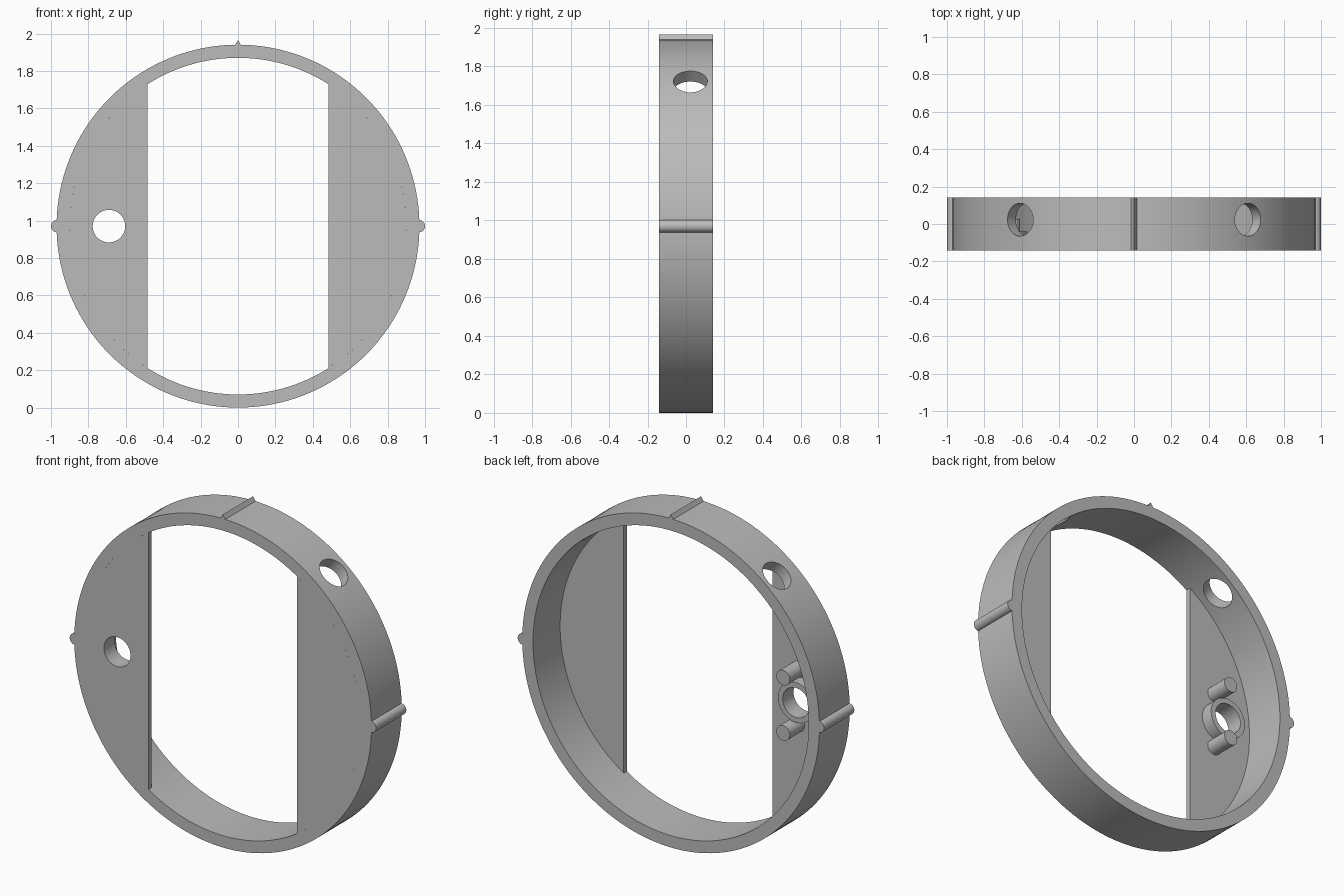
import bpy
import bmesh
from math import sin, cos, pi, acos, radians
from mathutils import Matrix, Vector

if "Cube" in bpy.data.objects:
    bpy.data.objects.remove(bpy.data.objects["Cube"], do_unlink=True)

MID = 0.97            # height of the ring axis
OUTER, INNER = 0.97, 0.90
HALF = 0.141          # half the ring depth
PLATE_BACK = -0.112   # rear face of the thin front plates
SLOT = 0.485          # half width of the opening
PORT_X = -0.69

grey = bpy.data.materials.new("plain grey")
grey.use_nodes = True
grey.diffuse_color = (0.5, 0.5, 0.5, 1)
grey.node_tree.nodes["Principled BSDF"].inputs["Base Color"].default_value = (0.5, 0.5, 0.5, 1)


def arc(x, z, r, start=0.0, end=2 * pi, steps=48, closed=True):
    """Points on an arc in the x-z plane; a closed one skips the repeated end."""
    count = steps if closed else steps + 1
    return [(x + r * cos(start + (end - start) * i / steps),
             z + r * sin(start + (end - start) * i / steps)) for i in range(count)]


def prism(name, outline, y0, y1):
    """Extrude an x-z outline along y."""
    bm = bmesh.new()
    face = bm.faces.new([bm.verts.new((x, y0, z)) for x, z in outline])
    moved = bmesh.ops.extrude_face_region(bm, geom=[face])["geom"]
    bmesh.ops.translate(bm, vec=(0, y1 - y0, 0),
                        verts=[v for v in moved if isinstance(v, bmesh.types.BMVert)])
    bmesh.ops.recalc_face_normals(bm, faces=bm.faces)
    mesh = bpy.data.meshes.new(name)
    bm.to_mesh(mesh)
    bm.free()
    mesh.materials.append(grey)
    obj = bpy.data.objects.new(name, mesh)
    bpy.context.collection.objects.link(obj)
    return obj


def select(obj):
    bpy.ops.object.select_all(action="DESELECT")
    obj.select_set(True)
    bpy.context.view_layer.objects.active = obj


def cut(obj, cutter):
    """Subtract a cutter and discard it."""
    mod = obj.modifiers.new("cut", "BOOLEAN")
    mod.operation = "DIFFERENCE"
    mod.solver = "EXACT"
    mod.object = cutter
    bpy.context.view_layer.update()
    select(obj)
    bpy.ops.object.modifier_apply(modifier=mod.name)
    bpy.data.objects.remove(cutter, do_unlink=True)


parts = []

# Outer ring with two radial holes in its upper half
ring = prism("ring", arc(0, MID, OUTER, steps=160), -HALF, HALF)
cut(ring, prism("bore_cutter", arc(0, MID, INNER, steps=160), -1, 1))
for side in (-1, 1):
    drill = prism("radial_cutter", arc(0, 0, 0.088), -0.2, 0.2)
    direction = Vector((side * cos(radians(51)), 0, sin(radians(51))))
    turn = Vector((0, 1, 0)).rotation_difference(direction).to_matrix().to_4x4()
    place = Vector((0, 0.023, MID)) + direction * 0.93
    drill.data.transform(Matrix.Translation(place) @ turn)
    cut(ring, drill)
parts.append(ring)

# Thin front plates filling the ring on both sides of the opening
spread = acos(SLOT / INNER)
plates = {}
for name, middle in (("left_plate", 0), ("right_plate", pi)):
    outline = arc(0, MID, INNER, middle - spread, middle + spread, closed=False)
    plates[name] = prism(name, outline, -HALF, PLATE_BACK)
    parts.append(plates[name])

# Port through the right plate with a raised collar behind it
collar = prism("port_collar", arc(PORT_X, MID, 0.118), PLATE_BACK, -0.04)
for part in (plates["right_plate"], collar):
    cut(part, prism("port_cutter", arc(PORT_X, MID, 0.087), -1, 1))
parts.append(collar)

# Pins above and below the collar
for name, side in (("upper_pin", 1), ("lower_pin", -1)):
    parts.append(prism(name, arc(-0.653, MID + side * 0.163, 0.044, steps=32),
                       PLATE_BACK, 0.028))

# Rounded ribs at the sides and a pointed rib on top
for name, side in (("left_rib", 1), ("right_rib", -1)):
    parts.append(prism(name, arc(side * 0.967, MID, 0.033, steps=32), -HALF, HALF))
parts.append(prism("top_rib", [(-0.018, 1.935), (0.018, 1.935), (0, 1.965)], -HALF, HALF))

for part in parts:
    select(part)
    bpy.ops.object.shade_smooth_by_angle(angle=radians(30))
